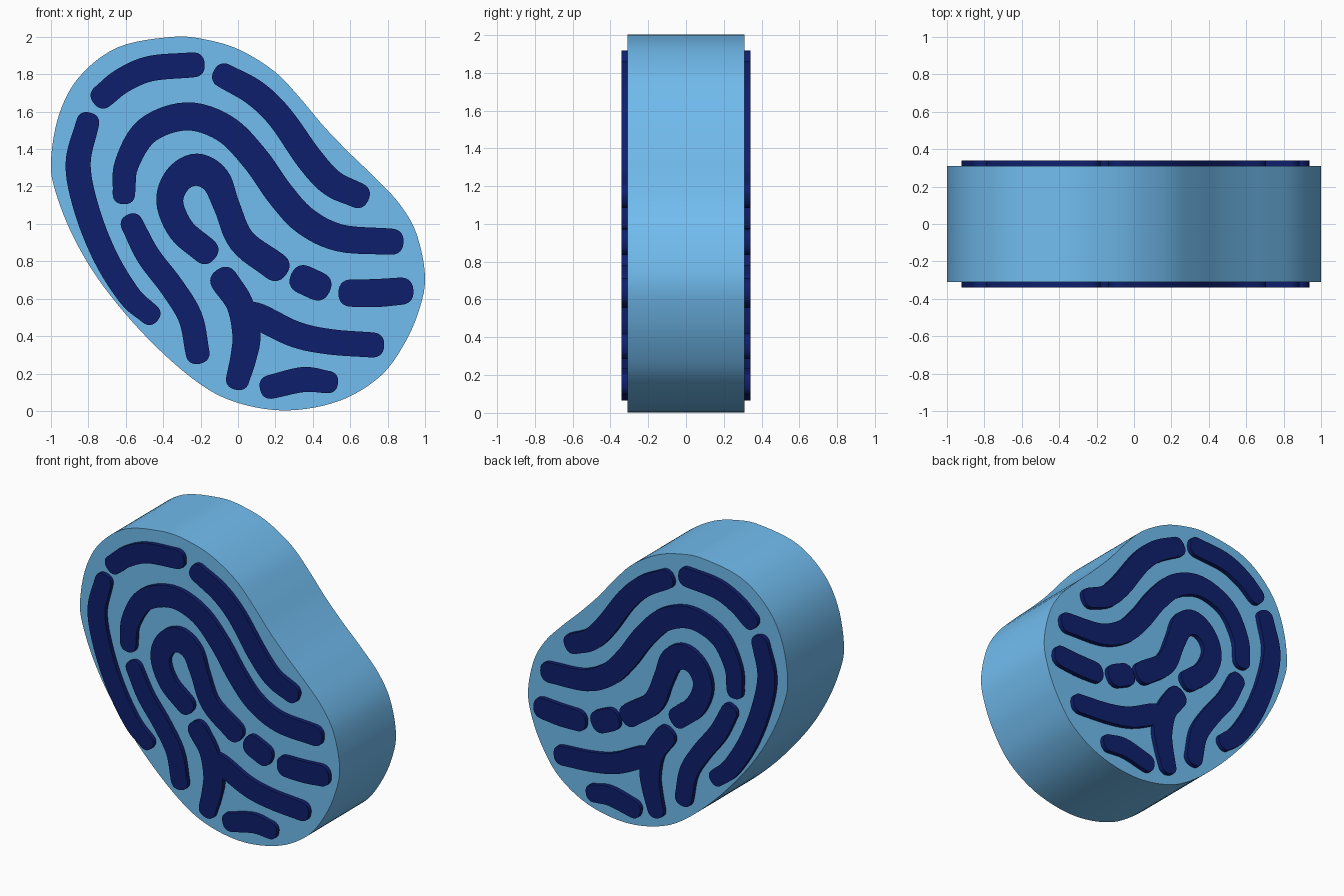
import bpy, bmesh, math
from mathutils import Vector

if "Cube" in bpy.data.objects:
    bpy.data.objects.remove(bpy.data.objects["Cube"])


def material(name, color):
    m = bpy.data.materials.new(name)
    m.diffuse_color = color
    m.use_nodes = True
    m.node_tree.nodes["Principled BSDF"].inputs["Base Color"].default_value = m.diffuse_color
    return m


LIGHT = material("light_blue", (0.168, 0.509, 0.871, 1))
DARK = material("dark_blue", (0.0044, 0.0137, 0.15, 1))


def spline(pts, closed, steps=6):
    """Catmull-Rom samples through points of any dimension."""
    p = [Vector(q) for q in pts]
    n = len(p)
    if closed:
        get = lambda i: p[i % n]
    else:
        ext = [p[0] * 2 - p[1]] + p + [p[-1] * 2 - p[-2]]
        get = lambda i: ext[i + 1]
    out = []
    for i in range(n if closed else n - 1):
        a, b, c, d = (get(i + k) for k in (-1, 0, 1, 2))
        for s in range(steps):
            t = s / steps
            out.append(0.5 * (2 * b + (c - a) * t + (2 * a - 5 * b + 4 * c - d) * t * t
                              + (3 * b - a - 3 * c + d) * t ** 3))
    if not closed:
        out.append(p[-1])
    return out


def slab(name, outline, half_depth, mat):
    """Extrude an x-z outline symmetrically along y."""
    bm = bmesh.new()
    face = bm.faces.new([bm.verts.new((q[0], -half_depth, q[1])) for q in outline])
    res = bmesh.ops.extrude_face_region(bm, geom=[face])
    verts = [g for g in res["geom"] if isinstance(g, bmesh.types.BMVert)]
    bmesh.ops.translate(bm, verts=verts, vec=(0, 2 * half_depth, 0))
    bmesh.ops.recalc_face_normals(bm, faces=bm.faces)
    me = bpy.data.meshes.new(name)
    bm.to_mesh(me)
    bm.free()
    me.materials.append(mat)
    ob = bpy.data.objects.new(name, me)
    bpy.context.collection.objects.link(ob)
    smooth(ob)
    return ob


def smooth(ob):
    bpy.ops.object.select_all(action='DESELECT')
    ob.select_set(True)
    bpy.context.view_layer.objects.active = ob
    bpy.ops.object.shade_smooth_by_angle(angle=math.radians(40))


def cap(center, direction, side, r, n=14):
    """Slightly squared round end, running from +side to -side."""
    pts = []
    for k in range(1, n):
        a = math.pi * k / n
        c, s = math.cos(a), math.sin(a)
        u = math.copysign(abs(c) ** 0.85, c)
        pts.append(center + side * r * u + direction * r * s ** 0.85)
    return pts


def ridge(name, pts):
    """Rounded stroke along (x, z, half width) points, showing on both faces."""
    path = spline(pts, False)
    left, right, frames = [], [], []
    for i, q in enumerate(path):
        d = (path[min(i + 1, len(path) - 1)] - path[max(i - 1, 0)]).xy.normalized()
        side = Vector((-d.y, d.x))
        frames.append((q.xy, d, side, q.z))
        left.append(q.xy + side * q.z)
        right.append(q.xy - side * q.z)
    c, d, s, r = frames[-1]
    end = cap(c, d, s, r)
    c, d, s, r = frames[0]
    start = cap(c, -d, -s, r)
    return slab(name, left + end + right[::-1] + start, 0.34, DARK)


# Thick rounded body
body = [(-.35, 2), (-.17, 1.985), (.01, 1.93), (.195, 1.815), (.33, 1.675), (.46, 1.52),
        (.6, 1.375), (.73, 1.25), (.865, 1.105), (.955, .945), (1, .72), (.97, .545),
        (.89, .36), (.76, .185), (.545, .055), (.27, .003), (.01, .04), (-.205, .145),
        (-.47, .375), (-.715, .66), (-.875, .92), (-.975, 1.17), (-1, 1.34),
        (-.955, 1.59), (-.845, 1.79), (-.64, 1.945)]
slab("body", spline(body, True), 0.31, LIGHT)

# Outer ridges
ridge("top_left_ridge", [(-.72, 1.685, .065), (-.62, 1.765, .067), (-.47, 1.83, .068),
                         (-.245, 1.85, .067)])
ridge("top_right_ridge", [(-.07, 1.79, .066), (.09, 1.70, .07), (.225, 1.57, .07),
                          (.38, 1.35, .073), (.50, 1.22, .072), (.635, 1.155, .068)])
ridge("left_outer_ridge", [(-.805, 1.535, .062), (-.855, 1.32, .067), (-.81, 1.08, .067),
                           (-.71, .825, .065), (-.58, .615, .062), (-.475, .52, .058)])

# Arch and central hook
ridge("arch_ridge", [(-.61, 1.165, .06), (-.595, 1.32, .065), (-.485, 1.50, .072),
                     (-.275, 1.575, .075), (-.07, 1.51, .075), (.09, 1.35, .075),
                     (.225, 1.16, .075), (.36, 1.015, .075), (.545, .925, .073),
                     (.815, .905, .07)])
ridge("hook_ridge", [(-.18, .86, .072), (-.305, .97, .072), (-.365, 1.12, .072),
                     (-.32, 1.24, .078), (-.22, 1.29, .086), (-.12, 1.235, .08),
                     (-.06, 1.095, .07), (.02, .91, .073), (.195, .775, .077)])

# Inner left ridge and the dashes on the right
ridge("left_inner_ridge", [(-.565, .995, .06), (-.48, .83, .064), (-.355, .665, .065),
                           (-.255, .50, .065), (-.217, .315, .064)])
ridge("short_dash_ridge", [(.355, .70, .077), (.42, .67, .077)])
ridge("right_dash_ridge", [(.61, .63, .073), (.735, .63, .075), (.865, .64, .073)])

# Forked ridge: trunk joined with its side branch
fork = ridge("fork_ridge", [(-.07, .692, .075), (.01, .57, .072), (.045, .41, .075),
                            (.03, .29, .07), (0, .175, .063)])
branch = ridge("fork_branch", [(.04, .53, .055), (.11, .505, .07), (.305, .41, .07),
                               (.49, .37, .068), (.715, .353, .067)])
mod = fork.modifiers.new("join", 'BOOLEAN')
mod.operation, mod.solver, mod.object = 'UNION', 'EXACT', branch
bpy.context.view_layer.objects.active = fork
bpy.ops.object.modifier_apply(modifier=mod.name)
bpy.data.objects.remove(branch)
smooth(fork)

# Bottom ridge
ridge("bottom_ridge", [(.18, .13, .064), (.35, .168, .067), (.475, .155, .06)])
